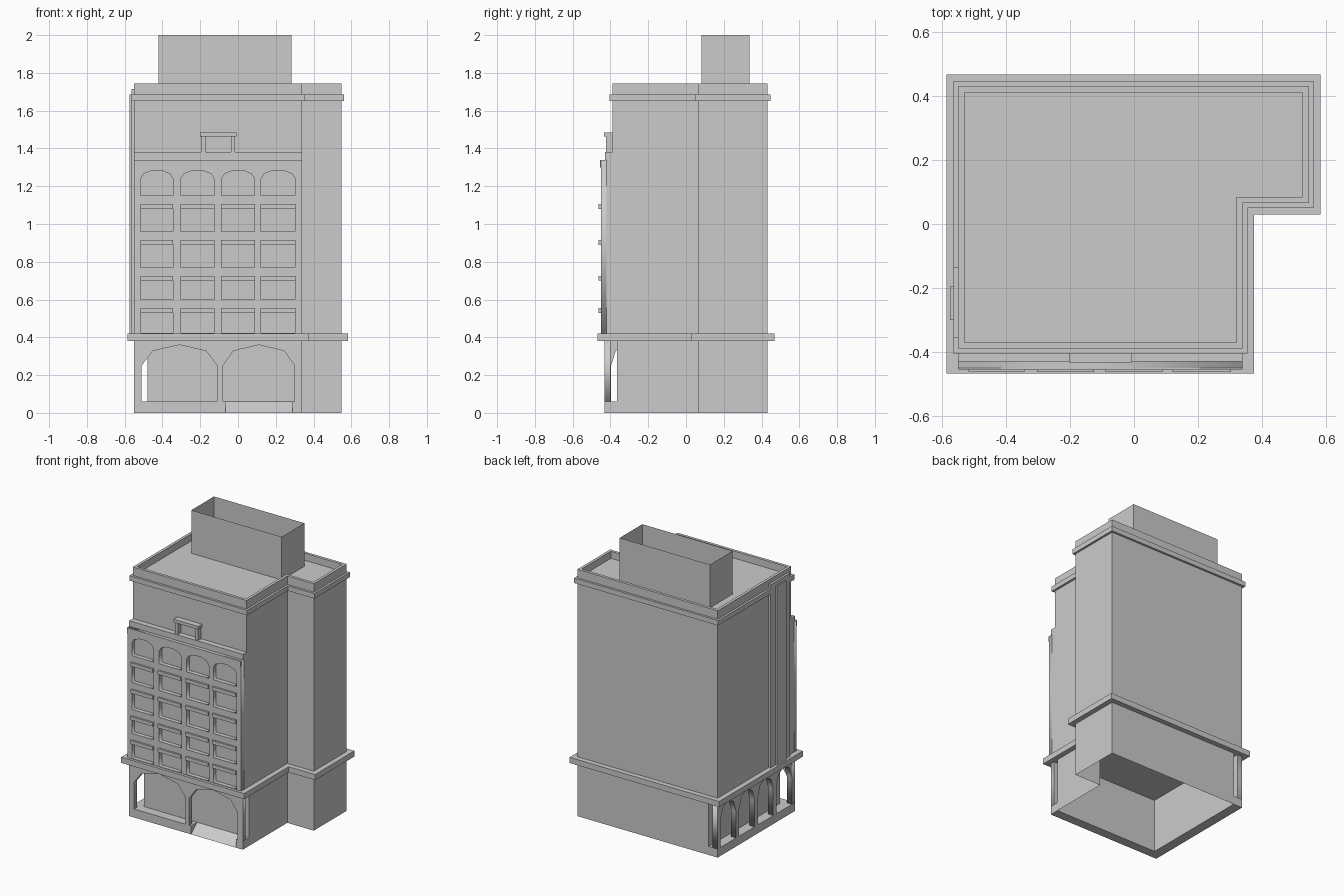
import bpy, bmesh, math

if "Cube" in bpy.data.objects:
    bpy.data.objects.remove(bpy.data.objects["Cube"])


def finish(name, bm, fix=True):
    if fix:
        bmesh.ops.recalc_face_normals(bm, faces=bm.faces)
    me = bpy.data.meshes.new(name)
    bm.to_mesh(me)
    bm.free()
    ob = bpy.data.objects.new(name, me)
    bpy.context.collection.objects.link(ob)
    return ob


def loft(name, rings, bottom=True, top=True):
    """Skin a stack of 3D rings."""
    bm = bmesh.new()
    vs = [[bm.verts.new(p) for p in r] for r in rings]
    n = len(vs[0])
    for a, b in zip(vs, vs[1:]):
        for i in range(n):
            j = (i + 1) % n
            bm.faces.new((a[i], a[j], b[j], b[i]))
    if bottom:
        bm.faces.new(vs[0][::-1])
    if top:
        bm.faces.new(vs[-1])
    return finish(name, bm, False)


def box(name, x0, x1, y0, y1, z0, z1, bottom=True, top=True):
    ring = [(x0, y0), (x1, y0), (x1, y1), (x0, y1)]
    return loft(name, [[(x, y, z) for x, y in ring] for z in (z0, z1)], bottom, top)


def plan(o, z, front=-0.39):
    """L-shaped footprint grown outward by o."""
    return [(-.55 - o, front - o, z), (.34 + o, front - o, z), (.34 + o, .065 - o, z),
            (.547 + o, .065 - o, z), (.547 + o, .432 + o, z), (-.55 - o, .432 + o, z)]


def arch(a0, a1, z0, spring, top, n):
    """Arched opening, from lower left over the crown to lower right."""
    c, w = (a0 + a1) / 2, (a1 - a0) / 2
    pts = [(c - w * math.cos(math.pi * i / n), spring + (top - spring) * math.sin(math.pi * i / n))
           for i in range(n + 1)]
    return [(a0, z0)] + pts + [(a1, z0)]


def panel(name, loops, d0, d1, side=False):
    """Flat slab with holes, upright in the front plane or the side plane."""
    cu = bpy.data.curves.new(name, 'CURVE')
    cu.dimensions = '2D'
    cu.fill_mode = 'BOTH'
    cu.extrude = (d1 - d0) / 2
    for pts in loops:
        s = cu.splines.new('POLY')
        s.points.add(len(pts) - 1)
        for p, (a, b) in zip(s.points, pts):
            p.co = (a, b, 0, 1)
        s.use_cyclic_u = True
    tmp = bpy.data.objects.new(name + "_outline", cu)
    bpy.context.collection.objects.link(tmp)
    dg = bpy.context.evaluated_depsgraph_get()
    me = bpy.data.meshes.new_from_object(tmp.evaluated_get(dg))
    bpy.data.objects.remove(tmp)
    bm = bmesh.new()
    bm.from_mesh(me)
    bpy.data.meshes.remove(me)
    bmesh.ops.remove_doubles(bm, verts=bm.verts, dist=1e-5)
    mid = (d0 + d1) / 2
    for v in bm.verts:
        a, b, c = v.co
        v.co = (mid + c, a, b) if side else (a, mid + c, b)
    return finish(name, bm)


def arcade(name, a0, a1, spans, n, d0, d1, side=False):
    """Wall on piers with arched openings down to the plinth."""
    pts = [(a0, .06)]
    for s0, s1 in spans:
        pts += arch(s0, s1, .06, .25, .36, n)
    panel(name, [pts + [(a1, .06), (a1, .38), (a0, .38)]], d0, d1, side)


# ground floor: hollow core set back behind the arcades
core = [(-.48, -.365), (.34, -.365), (.34, .065), (.547, .065), (.547, .432), (-.48, .432)]
loft("ground_floor_walls", [[(x, y, z) for x, y in core] for z in (0, .38)], False, False)

# arcades on the front and left
arcade("front_arcade", -.55, .34, [(-.51, -.11), (-.08, .30)], 4, -.432, -.40)
step = .832 / 4
arcade("left_arcade", -.40, .432,
       [(-.40 + .003 + i * step, -.40 + (i + 1) * step - .032) for i in range(4)],
       4, -.55, -.51, True)

# walkway plinth with an entrance ramp
box("plinth_left", -.55, -.48, -.365, .432, 0, .06)
box("plinth_front", -.55, -.065, -.432, -.365, 0, .06)
box("plinth_corner", .288, .34, -.432, -.365, 0, .06)
loft("entrance_ramp", [[(x, -.432, 0), (x, -.365, 0), (x, -.365, .06)] for x in (-.065, .288)])

# ledge above the ground floor
loft("lower_ledge", [plan(.036, z, -.432) for z in (.38, .42)])

# tower shaft, cornice, parapet and roof in one profile
profile = [(0, .42), (0, 1.65), (.015, 1.65), (.015, 1.685), (0, 1.685),
           (0, 1.745), (-.02, 1.745), (-.02, 1.695)]
loft("tower", [plan(o, z) for o, z in profile], False, True)

# open-topped rooftop enclosure
box("roof_enclosure", -.422, .284, .082, .335, 1.695, 2.0, False, False)

# front facade with window recesses
columns = [(-.515, -.345), (-.302, -.127), (-.087, .087), (.122, .302)]
rows = [(.424, .555), (.60, .725), (.77, .915), (.96, 1.105)]
holes = [[(-.55, .42), (.34, .42), (.34, 1.34), (-.55, 1.34)]]
for x0, x1 in columns:
    for z0, z1 in rows:
        holes.append([(x0, z0), (x0, z1), (x1, z1), (x1, z0)])
    holes.append(arch(x0, x1, 1.15, 1.24, 1.285, 5))
panel("window_wall", holes, -.45, -.42)
box("window_backing", -.55, .34, -.42, -.39, .42, 1.34)
box("facade_cap", -.55, .34, -.43, -.39, 1.34, 1.38)
box("facade_band", -.55, .34, -.455, -.449, 1.30, 1.34)

# window lintels
for i, (x0, x1) in enumerate(columns):
    for j, (z0, z1) in enumerate(rows):
        box(f"lintel_{i}_{j}", x0 - .002, x1 + .002, -.463, -.435, z1 - .025, z1)

# small hooded frame above the facade
for i, x in enumerate((-.195, -.037)):
    box(f"hood_post_{i}", x, x + .022, -.424, -.39, 1.38, 1.465)
box("hood_top", -.202, -.008, -.433, -.39, 1.463, 1.485)

# stepped vertical bay on the left side
box("left_bay", -.565, -.55, -.355, -.135, .42, 1.715)
box("left_bay_strip", -.575, -.565, -.30, -.195, .42, 1.685)
